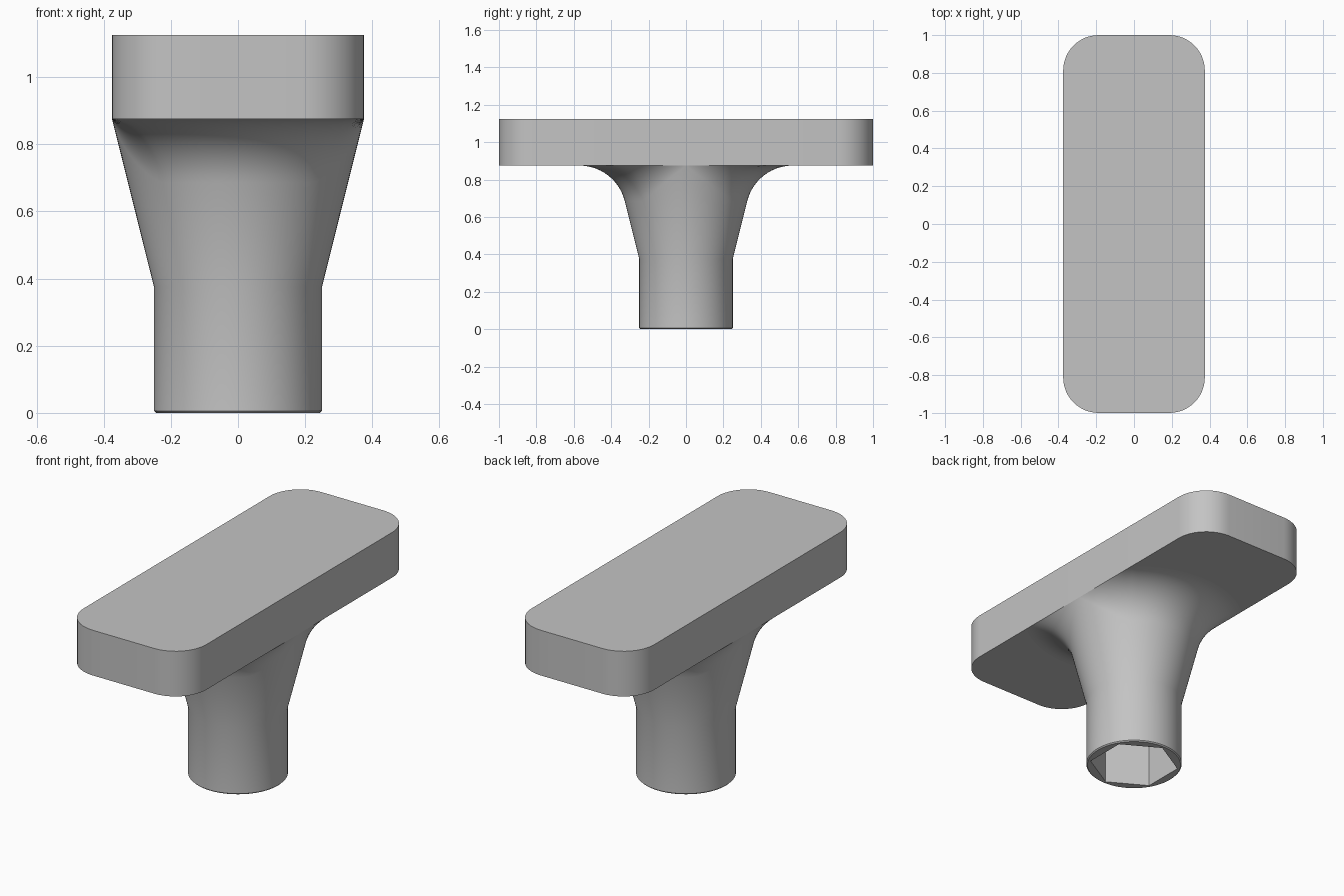
import bpy, bmesh
from math import sin, cos, acos, atan, tan, sqrt, pi, radians

if "Cube" in bpy.data.objects:
    bpy.data.objects.remove(bpy.data.objects["Cube"])

# Sizes
WIDTH, LENGTH, THICK, CORNER = 0.75, 2.0, 0.25, 0.1875
STEM_R, FLARE_Z, UNDER_Z = 0.25, 0.375, 0.875
FILLET_R, CHAMFER = 0.25, 0.006
HEX_APOTHEM, SOCKET_DEPTH = 0.2, 0.375
SIDES, ARC_STEPS = 96, 14

grey = bpy.data.materials.new("plain grey")
grey.use_nodes = True
color = (0.55, 0.55, 0.55, 1)
grey.diffuse_color = color
grey.node_tree.nodes["Principled BSDF"].inputs["Base Color"].default_value = color


def add_object(name, bm):
    bmesh.ops.recalc_face_normals(bm, faces=bm.faces)
    mesh = bpy.data.meshes.new(name)
    bm.to_mesh(mesh)
    bm.free()
    mesh.materials.append(grey)
    obj = bpy.data.objects.new(name, mesh)
    bpy.context.collection.objects.link(obj)
    bpy.ops.object.select_all(action='DESELECT')
    obj.select_set(True)
    bpy.context.view_layer.objects.active = obj
    bpy.ops.object.shade_smooth_by_angle(angle=radians(30))
    return obj


# Handle bar: a slab with rounded vertical corners
bm = bmesh.new()
bmesh.ops.create_cube(bm, size=1)
for v in bm.verts:
    v.co.x *= WIDTH
    v.co.y *= LENGTH
    v.co.z = UNDER_Z + (v.co.z + 0.5) * THICK
uprights = [e for e in bm.edges if abs(e.verts[0].co.z - e.verts[1].co.z) > 0.1]
bmesh.ops.bevel(bm, geom=uprights, offset=CORNER, segments=12, profile=0.5,
                affect='EDGES')
add_object("handle_bar", bm)

# Stem: hexagonal socket, round shaft, flared cone and a fillet that
# is held by the long edges of the bar
top_r = WIDTH / 2
tilt = atan((top_r - STEM_R) / (UNDER_Z - FLARE_Z))
full_run = FILLET_R * tan((pi / 2 - tilt) / 2)


def stem_profile(angle):
    """Radius and height pairs from the socket floor up to the bar."""
    wedge = (angle + pi / 6) % (pi / 3) - pi / 6
    hex_r = HEX_APOTHEM / cos(wedge)
    points = [(hex_r, SOCKET_DEPTH), (hex_r, 0), (STEM_R - CHAMFER, 0),
              (STEM_R, CHAMFER), (STEM_R, FLARE_Z)]
    run = min(full_run, top_r / max(abs(cos(angle)), 0.01) - top_r)
    height = max(run * cos(tilt), 0)
    start = sqrt(max(2 * FILLET_R * height - height ** 2, 0)) - run * sin(tilt)
    sweep = acos(1 - height / FILLET_R)
    for i in range(ARC_STEPS + 1):
        a = sweep * i / ARC_STEPS
        along = start - FILLET_R * sin(a)
        out = FILLET_R * (1 - cos(a))
        points.append((top_r - along * sin(tilt) + out * cos(tilt),
                       UNDER_Z - along * cos(tilt) - out * sin(tilt)))
    return points


bm = bmesh.new()
columns = []
for k in range(SIDES):
    t = 2 * pi * k / SIDES
    columns.append([bm.verts.new((r * cos(t), r * sin(t), z))
                    for r, z in stem_profile(t)])
for k, col in enumerate(columns):
    nxt = columns[(k + 1) % SIDES]
    for j in range(len(col) - 1):
        bm.faces.new((col[j], nxt[j], nxt[j + 1], col[j + 1]))
bm.faces.new([col[0] for col in columns])
bmesh.ops.remove_doubles(bm, verts=bm.verts, dist=0.00001)
add_object("stem_with_hex_socket", bm)
